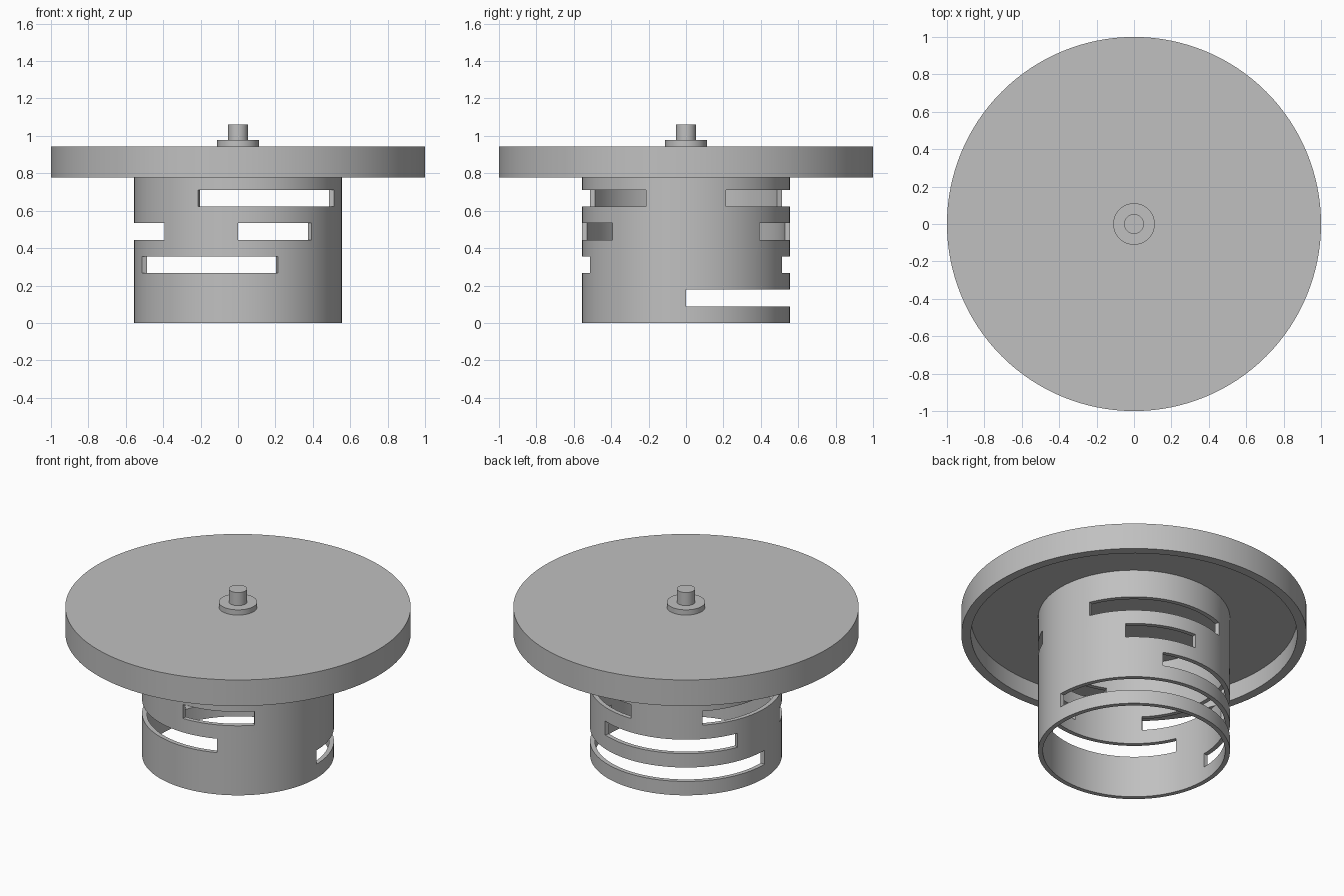
import bpy, bmesh
from math import cos, sin, radians

cube = bpy.data.objects.get("Cube")
if cube:
    bpy.data.objects.remove(cube, do_unlink=True)

U = 1 / 18      # base module
SEG = 128       # facets around the axis
STEP = 360 / SEG

grey = bpy.data.materials.new("plain_grey")
grey.use_nodes = True
colour = (0.53, 0.53, 0.53, 1)
grey.diffuse_color = colour
grey.node_tree.nodes["Principled BSDF"].inputs["Base Color"].default_value = colour


def finish(bm, name):
    mesh = bpy.data.meshes.new(name)
    bmesh.ops.recalc_face_normals(bm, faces=bm.faces)
    bm.to_mesh(mesh)
    bm.free()
    mesh.materials.append(grey)
    obj = bpy.data.objects.new(name, mesh)
    bpy.context.collection.objects.link(obj)
    bpy.ops.object.select_all(action="DESELECT")
    obj.select_set(True)
    bpy.context.view_layer.objects.active = obj
    bpy.ops.object.shade_smooth_by_angle(angle=radians(30))
    return obj


def ring(bm, r, z):
    return [bm.verts.new((r * cos(radians(i * STEP)), r * sin(radians(i * STEP)), z))
            for i in range(SEG)]


def lathe(name, profile):
    """Revolve (radius, height) points and cap both ends."""
    bm = bmesh.new()
    rings = [ring(bm, r * U, z * U) for r, z in profile]
    for a, b in zip(rings, rings[1:]):
        for i in range(SEG):
            j = (i + 1) % SEG
            bm.faces.new((a[i], a[j], b[j], b[i]))
    bm.faces.new(rings[0])
    bm.faces.new(rings[-1])
    return finish(bm, name)


# Lid with a hollow underside, then the collar and knob on top
lathe("lid", [(17, 16), (17, 14), (18, 14), (18, 17)])
lathe("collar", [(2, 17), (2, 17.6)])
lathe("knob", [(0.95, 17.6), (0.95, 19.1)])

# Slot angles in degrees for each slotted row of the tube
slots = {
    1: [(0, 180)],
    3: [(67.5, 157.5), (202.5, 292.5)],
    5: [(45, 90), (135, 225), (270, 315)],
    7: [(22.5, 112.5), (247.5, 337.5)],
}


def is_open(row, angle):
    return any(a < angle < b for a, b in slots.get(row, []))


# Slotted tube: leave out the slot cells on both walls, then close every border
bm = bmesh.new()
heights = [1.6 * k * U for k in range(9)] + [16 * U]
outer = [ring(bm, 10 * U, z) for z in heights]
inner = [ring(bm, 9.5 * U, z) for z in heights]
for row in range(len(heights) - 1):
    for i in range(SEG):
        if is_open(row, (i + 0.5) * STEP):
            continue
        j = (i + 1) % SEG
        for wall in (outer, inner):
            bm.faces.new((wall[row][i], wall[row][j], wall[row + 1][j], wall[row + 1][i]))
partner = {}
for out_ring, in_ring in zip(outer, inner):
    partner.update(zip(out_ring, in_ring))
for edge in [e for e in bm.edges if e.is_boundary and e.verts[0] in partner]:
    a, b = edge.verts
    bm.faces.new((a, b, partner[b], partner[a]))
bmesh.ops.delete(bm, geom=[v for v in bm.verts if not v.link_faces], context="VERTS")
finish(bm, "slotted_tube")
